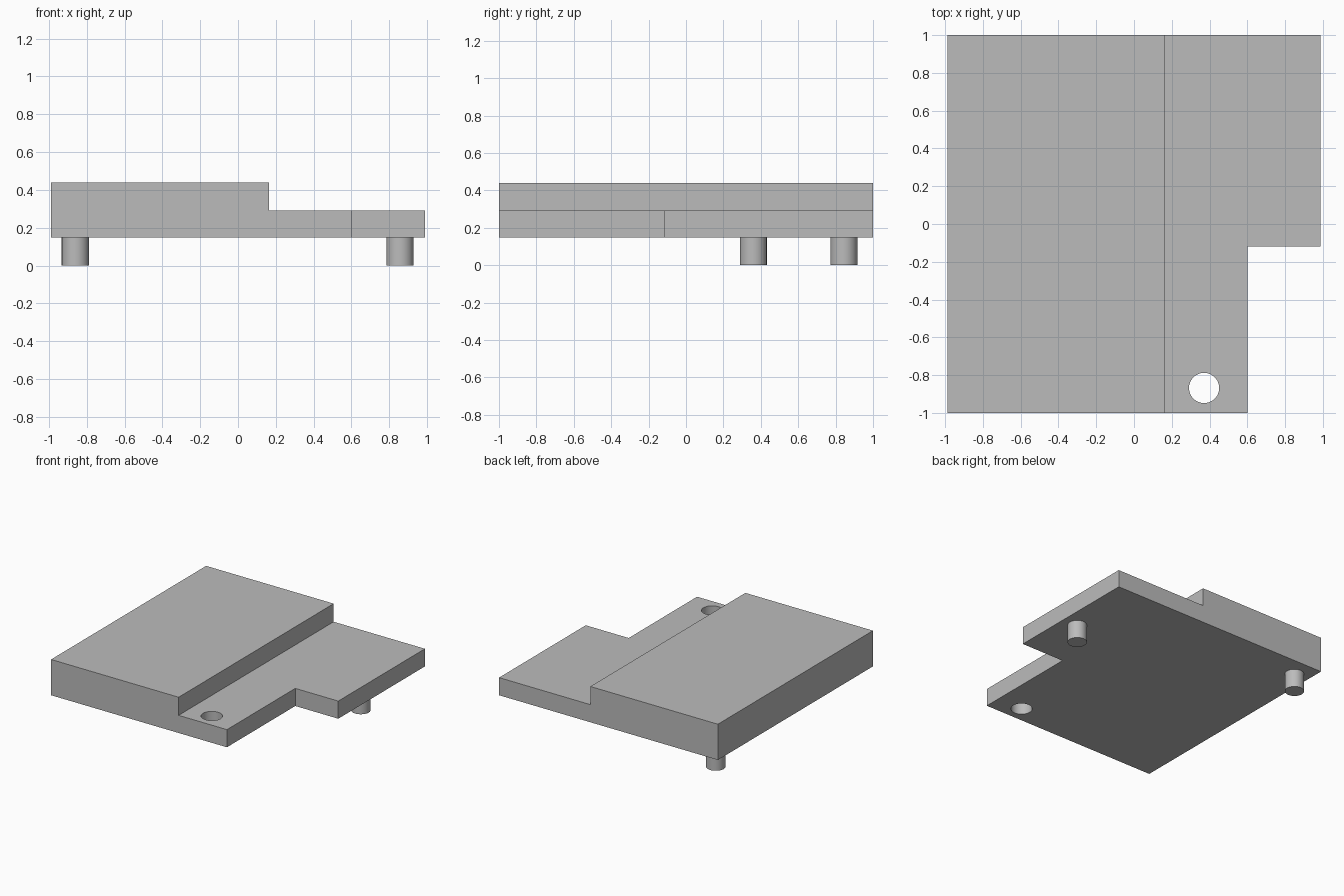
import bpy
import bmesh
import math

old = bpy.data.objects.get("Cube")
if old:
    bpy.data.objects.remove(old, do_unlink=True)

BASE, STEP, TOP = 0.148, 0.292, 0.44     # heights of underside, low deck, high deck
HALF_X, HALF_Y = 0.988, 1.0

grey = bpy.data.materials.new("plain grey")
grey.use_nodes = True
colour = (0.5, 0.5, 0.5, 1)
grey.diffuse_color = colour
grey.node_tree.nodes["Principled BSDF"].inputs["Base Color"].default_value = colour


def prism(name, points, direction):
    """Extrude a closed outline along a direction."""
    bm = bmesh.new()
    face = bm.faces.new([bm.verts.new(p) for p in points])
    new = bmesh.ops.extrude_face_region(bm, geom=[face])["geom"]
    verts = [g for g in new if isinstance(g, bmesh.types.BMVert)]
    bmesh.ops.translate(bm, verts=verts, vec=direction)
    bmesh.ops.recalc_face_normals(bm, faces=bm.faces)
    mesh = bpy.data.meshes.new(name)
    bm.to_mesh(mesh)
    bm.free()
    mesh.materials.append(grey)
    obj = bpy.data.objects.new(name, mesh)
    bpy.context.collection.objects.link(obj)
    return obj


def cylinder(name, x, y, radius, low, high):
    """Upright round part between two heights."""
    sides = 48
    ring = [(x + radius * math.cos(math.tau * i / sides),
             y + radius * math.sin(math.tau * i / sides), low) for i in range(sides)]
    return prism(name, ring, (0, 0, high - low))


def smooth(obj):
    bpy.ops.object.select_all(action="DESELECT")
    obj.select_set(True)
    bpy.context.view_layer.objects.active = obj
    bpy.ops.object.shade_smooth_by_angle(angle=math.radians(30))


# Stepped plate from its front profile
riser = 0.164
profile = [(-HALF_X, BASE), (HALF_X, BASE), (HALF_X, STEP),
           (riser, STEP), (riser, TOP), (-HALF_X, TOP)]
plate = prism("stepped_plate", [(x, -HALF_Y, z) for x, z in profile], (0, 2 * HALF_Y, 0))

# Corner notch and through hole
notch_x, notch_y = 0.6, -0.118
corner = [(notch_x, notch_y, 0), (2, notch_y, 0), (2, -2, 0), (notch_x, -2, 0)]
cutters = [prism("notch_cutter", corner, (0, 0, 1)),
           cylinder("hole_cutter", 0.371, -0.868, 0.08, 0, 1)]
bpy.context.view_layer.objects.active = plate
for cutter in cutters:
    cutter.hide_render = True
    cut = plate.modifiers.new(cutter.name, "BOOLEAN")
    cut.operation = "DIFFERENCE"
    cut.solver = "EXACT"
    cut.object = cutter
    bpy.ops.object.modifier_apply(modifier=cut.name)
    bpy.data.objects.remove(cutter, do_unlink=True)
smooth(plate)

# Locating pegs under the plate
for name, x, y in (("left_peg", 0.857, 0.36), ("right_peg", -0.86, 0.844)):
    smooth(cylinder(name, x, y, 0.072, 0, BASE))
